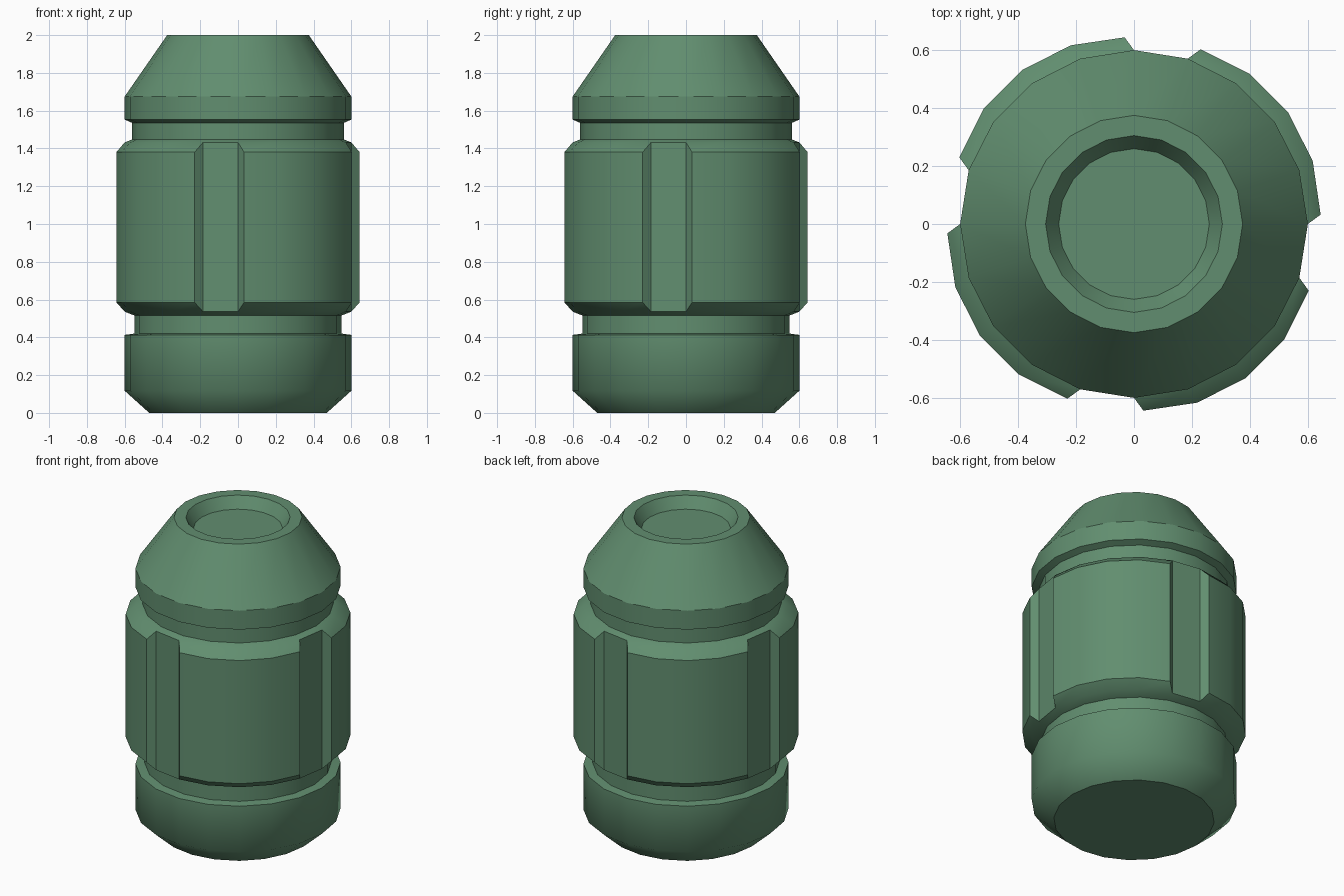
import bpy, bmesh
from math import cos, sin, pi, radians, atan2, hypot

if "Cube" in bpy.data.objects:
    bpy.data.objects.remove(bpy.data.objects["Cube"])

SIDES = 20


def lathe(bm, profile):
    """Revolve (radius, z) points; radius 0 closes with an n-gon cap."""
    rings = []
    for r, z in profile:
        rings.append([bm.verts.new((r * cos(2 * pi * i / SIDES),
                                    r * sin(2 * pi * i / SIDES), z))
                      for i in range(SIDES)])
    bands = []
    for a, b in zip(rings, rings[1:]):
        bands.append([bm.faces.new((a[i], a[(i + 1) % SIDES],
                                    b[(i + 1) % SIDES], b[i]))
                      for i in range(SIDES)])
    return rings, bands


def finish(bm, name, soft_z=None):
    """Smooth faces, sharp edges over 30 degrees except the soft ring."""
    bm.normal_update()
    for f in bm.faces:
        f.smooth = True
    for e in bm.edges:
        soft = soft_z is not None and all(abs(v.co.z - soft_z) < 1e-4 for v in e.verts)
        e.smooth = soft or not e.is_manifold or e.calc_face_angle() < radians(30)
    mesh = bpy.data.meshes.new(name)
    bm.to_mesh(mesh)
    bm.free()
    mesh.materials.append(green)
    obj = bpy.data.objects.new(name, mesh)
    bpy.context.collection.objects.link(obj)


green = bpy.data.materials.new("green")
green.diffuse_color = (0.12, 0.27, 0.16, 1)
green.use_nodes = True
green.node_tree.nodes["Principled BSDF"].inputs["Base Color"].default_value = green.diffuse_color

# Bottom cup with the lower groove
bm = bmesh.new()
rings, _ = lathe(bm, [(0.47, 0), (0.6, 0.117), (0.6, 0.413), (0.547, 0.42), (0.547, 0.515)])
bm.faces.new(rings[0][::-1])
finish(bm, "base_cup", 0.117)

# Grip sleeve with four raised panels, each four sides wide
bm = bmesh.new()
_, bands = lathe(bm, [(0.547, 0.515), (0.6, 0.536), (0.6, 1.432), (0.56, 1.448)])
for k in range(4):
    faces = bands[1][5 * k:5 * k + 4]
    centre = radians(36 + 90 * k)
    res = bmesh.ops.extrude_face_region(bm, geom=faces)
    for v in [g for g in res["geom"] if isinstance(g, bmesh.types.BMVert)]:
        d = atan2(v.co.y, v.co.x) - centre
        d = (d + pi) % (2 * pi) - pi
        r = 0.657 - 0.012 * (d / radians(36)) ** 2
        a = centre + d * 0.92
        v.co = (r * cos(a), r * sin(a), 0.585 if v.co.z < 1 else 1.38)
    bmesh.ops.delete(bm, geom=[f for f in faces if f.is_valid], context='FACES')
finish(bm, "grip_sleeve")

# Neck groove, tapered cap and recessed top
bm = bmesh.new()
rings, _ = lathe(bm, [(0.56, 1.448), (0.56, 1.535), (0.6, 1.553), (0.6, 1.675),
                      (0.375, 2.0), (0.305, 2.0), (0.26, 1.93)])
bm.faces.new(rings[-1])
finish(bm, "tapered_cap")
